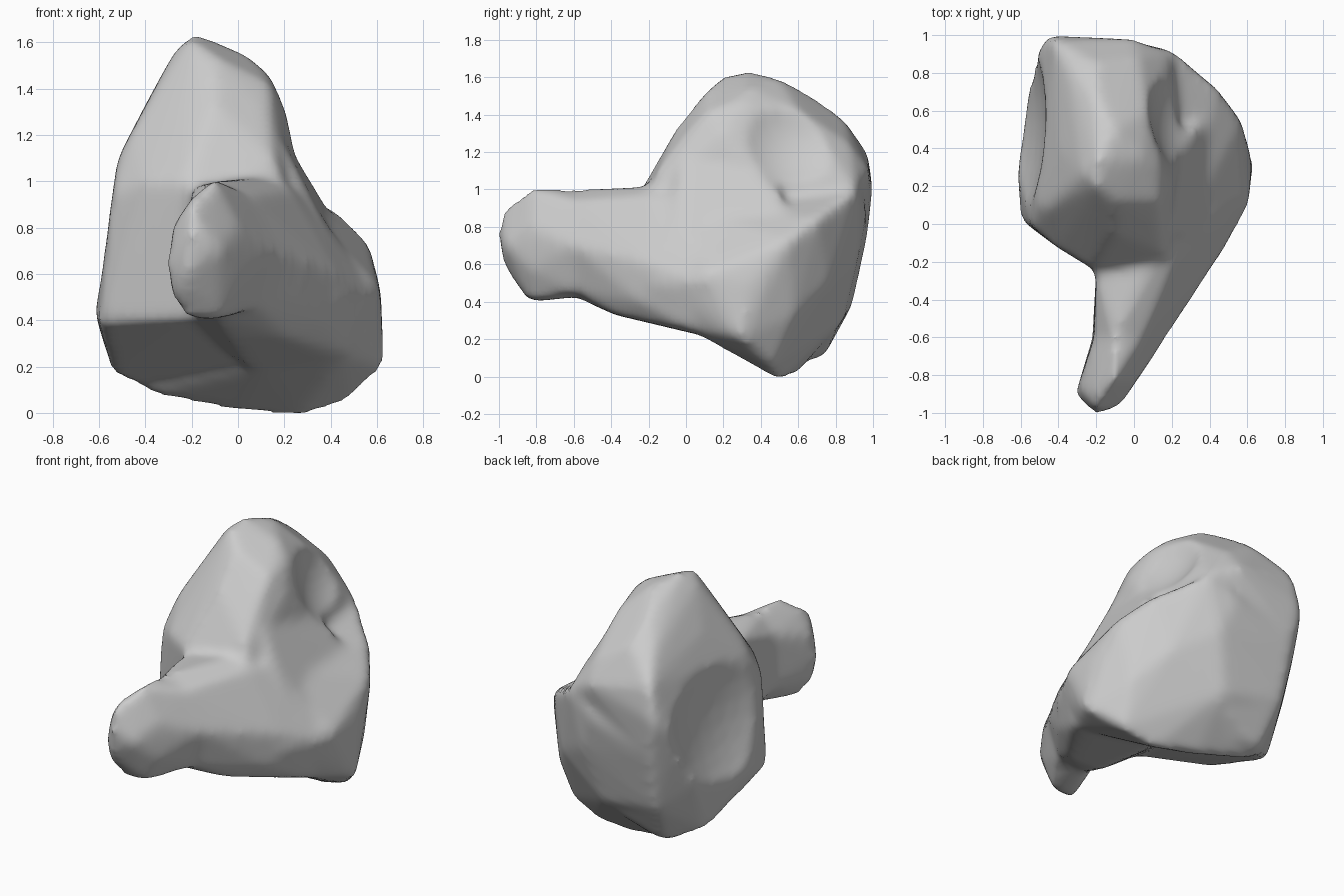
import bpy
import bmesh
from mathutils import Matrix, Vector

default_cube = bpy.data.objects.get("Cube")
if default_cube:
    bpy.data.objects.remove(default_cube, do_unlink=True)

VOXEL_SIZE = 0.025
SMOOTH_FACTOR = 0.5
SMOOTH_STEPS = 10


def add_hull(target, points):
    """Wrap a convex lump around a few points and append it to the target."""
    lump = bmesh.new()
    for point in points:
        lump.verts.new(point)
    result = bmesh.ops.convex_hull(lump, input=lump.verts)
    unused = set(result["geom_interior"]) | set(result["geom_unused"])
    loose = [item for item in unused if isinstance(item, bmesh.types.BMVert)]
    bmesh.ops.delete(lump, geom=loose, context="VERTS")
    bmesh.ops.recalc_face_normals(lump, faces=lump.faces)
    piece = bpy.data.meshes.new("lump_piece")
    lump.to_mesh(piece)
    lump.free()
    target.from_mesh(piece)
    bpy.data.meshes.remove(piece)


def add_remesh(target, name):
    """Fuse overlapping lumps into one even surface."""
    modifier = target.modifiers.new(name, "REMESH")
    modifier.mode = "VOXEL"
    modifier.voxel_size = VOXEL_SIZE


def add_hollow(target, name, radius, centre):
    """Carve a shallow dish with a large ball and return the ball."""
    bpy.ops.mesh.primitive_uv_sphere_add(
        segments=64, ring_count=32, radius=radius, location=centre)
    ball = bpy.context.object
    ball.name = name
    ball.hide_render = True
    carve = target.modifiers.new(name, "BOOLEAN")
    carve.operation = "DIFFERENCE"
    carve.solver = "EXACT"
    carve.object = ball
    return ball


# Tall dome with its flat side wall
dome_crown = [
    (-.2, .2, 1.61), (-.19, .33, 1.64), (-.1, .5, 1.59), (-.27, .26, 1.57),
    (-.1, .12, 1.54), (.05, .35, 1.54), (.14, .3, 1.46), (.07, .6, 1.43),
    (-.2, .66, 1.51), (-.2, .85, 1.37), (-.4, .4, 1.33), (-.35, .84, 1.33),
    (-.46, .08, 1.2), (.14, .12, 1.42),
]
dome_front = [
    (-.1, -.05, 1.33), (.12, 0, 1.3), (-.1, -.13, 1.14), (.15, -.15, 1.1),
    (.21, .2, 1.3), (.25, .35, 1.1), (.2, -.2, .95), (-.22, -.24, 1),
    (-.4, -.13, 1), (-.54, -.01, .95), (-.52, .1, 1.1),
]
dome_back = [
    (-.46, 1, 1), (-.42, .97, 1.2), (0, .98, 1.1), (.2, .91, 1),
    (-.54, .86, .85), (-.4, .97, .75), (.03, .88, 1.24),
]
dome_foot = [
    (-.6, .02, .38), (-.62, .28, .44), (-.2, -.2, .4), (-.54, .57, .16),
    (-.56, .7, .5), (-.35, .73, .09), (-.4, .89, .38), (0, .8, .25),
    (.2, .6, .2), (.2, 0, .35), (0, .3, .2),
]

# Side lobe with a sloping ridge, a sharp lower edge and a rounded back
lobe_ridge = [
    (.62, .35, .5), (.57, .55, .73), (.45, .71, .85), (.2, .92, 1),
    (.61, .12, .55), (.55, 0, .5), (.44, -.2, .5), (.28, 0, .9),
    (.28, .3, .92),
]
lobe_base = [
    (.63, .3, .2), (.48, .46, .05), (.27, .5, -.02), (0, .57, 0),
    (-.4, .65, .08), (.45, 0, .26), (.1, .2, .2), (0, .84, .3),
    (.35, .76, .5), (.5, .58, .33), (0, 0, .6),
]
lobe_back = [
    (-.4, .97, .75), (-.4, .89, .38), (0, .97, .9), (.1, .92, .65),
]

# Sloping fillet between the dome and the lobe
valley_fill = [
    (.2, -.02, 1.16), (.2, .45, 1.2), (.27, -.08, .95), (.27, .5, .98),
    (.42, -.05, .72), (.42, .55, .82), (0, 0, .8), (0, .5, .8),
]

# Forward neck, sharing rings with the rounded head and the lobe
neck_ring = [
    (-.21, -.6, .88), (-.1, -.6, 1), (.05, -.6, .94), (.17, -.6, .7),
    (.1, -.58, .45), (-.1, -.58, .42), (-.22, -.6, .55),
]
neck_root = [
    (.1, -.2, 1.02), (.22, -.2, .97), (.3, 0, .94), (.43, -.2, .6),
    (.38, -.25, .4), (.2, -.38, .33), (-.05, -.38, .33), (-.2, -.25, .42),
    (-.2, -.25, .98),
]
neck_web = [
    (.55, 0, .5), (.61, .12, .5), (.48, 0, .26), (.1, 0, .24),
    (.05, .25, .18), (.52, .25, .18),
]
head_cap = [
    (-.2, -1.01, .75), (-.22, -.98, .6), (-.2, -.98, .89), (-.31, -.9, .65),
    (-.3, -.89, .52), (-.22, -.84, .4), (-.08, -.83, .4), (-.1, -.83, 1.01),
    (-.2, -.9, .93), (-.29, -.88, .8), (-.08, -.97, .7), (.01, -.83, .8),
    (.01, -.83, .57),
]

# Join the lumps into one body
body = bmesh.new()
for lump_points in (
    dome_crown + dome_front + dome_back + dome_foot,
    lobe_ridge + lobe_base + lobe_back,
    valley_fill,
    neck_root + neck_web,
    neck_ring + neck_root,
    neck_ring + head_cap,
):
    add_hull(body, lump_points)
raw_mesh = bpy.data.meshes.new("bone_body_raw")
body.to_mesh(raw_mesh)
body.free()
bone = bpy.data.objects.new("bone_body", raw_mesh)
bpy.context.collection.objects.link(bone)

# Fuse, hollow the side wall and the valley, then soften the surface
add_remesh(bone, "fuse")
hollows = [
    add_hollow(bone, "side_hollow_cutter", 1.2, (-1.66, .55, .98)),
    add_hollow(bone, "valley_hollow_cutter", .52, (.6, .63, 1.4)),
]
add_remesh(bone, "even_out")
soften = bone.modifiers.new("soften", "SMOOTH")
soften.factor = SMOOTH_FACTOR
soften.iterations = SMOOTH_STEPS
depsgraph = bpy.context.evaluated_depsgraph_get()
final_mesh = bpy.data.meshes.new_from_object(bone.evaluated_get(depsgraph))
bone.modifiers.clear()
bone.data = final_mesh
bpy.data.meshes.remove(raw_mesh)
for hollow in hollows:
    bpy.data.objects.remove(hollow, do_unlink=True)
final_mesh.name = "bone_body"

# Rest the body on the ground
lowest = min(vertex.co.z for vertex in final_mesh.vertices)
final_mesh.transform(Matrix.Translation(Vector((0, 0, -lowest))))

# Plain grey finish with smooth shading
grey = bpy.data.materials.new("light_grey")
grey.use_nodes = True
colour = (.6, .6, .6, 1)
grey.diffuse_color = colour
grey.node_tree.nodes["Principled BSDF"].inputs["Base Color"].default_value = colour
final_mesh.materials.clear()
final_mesh.materials.append(grey)
for face in final_mesh.polygons:
    face.use_smooth = True
    face.material_index = 0
